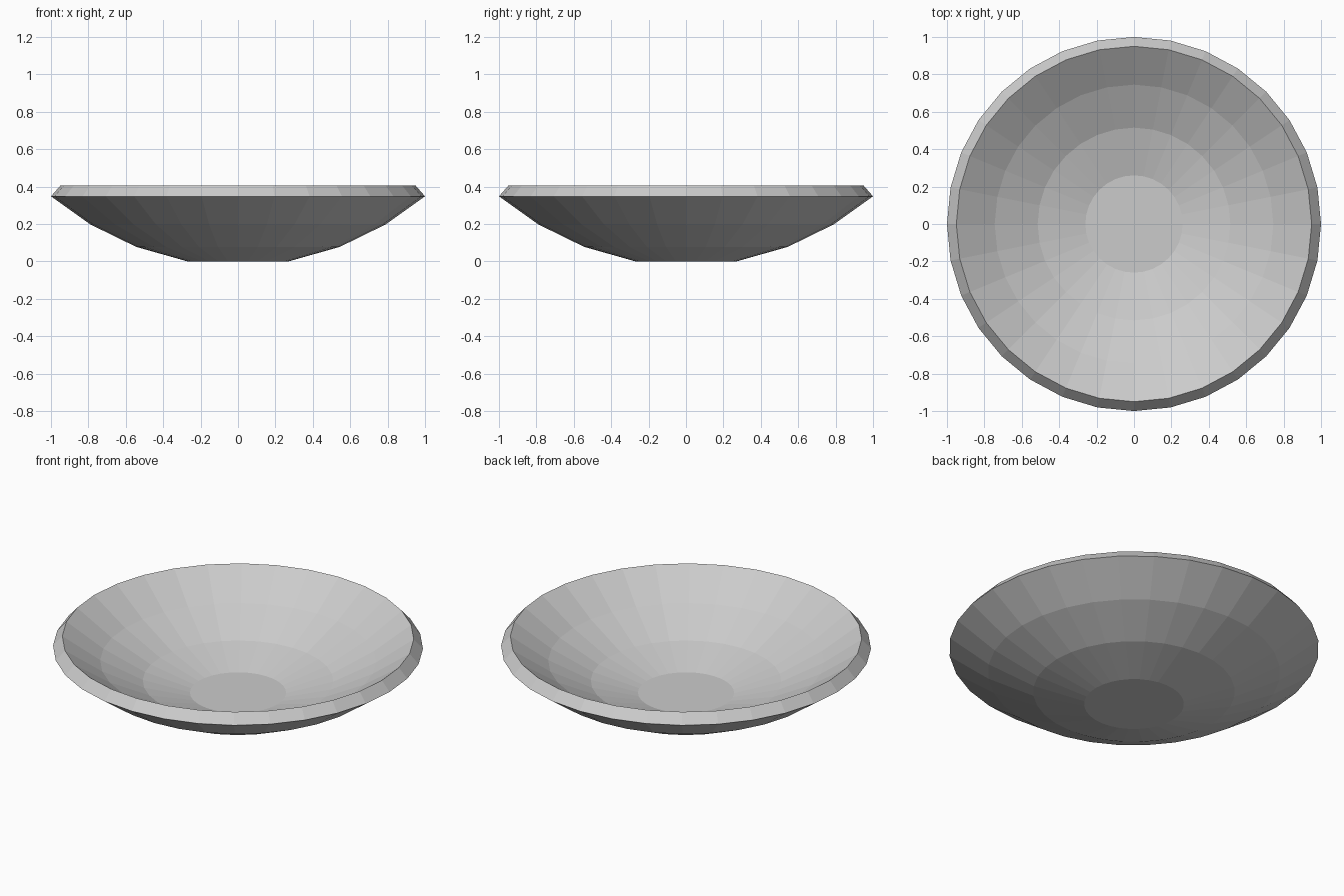
import bpy
import bmesh
from math import cos, sin, tau

cube = bpy.data.objects.get("Cube")
if cube:
    bpy.data.objects.remove(cube, do_unlink=True)

SIDES = 32

# Plain grey finish
grey = bpy.data.materials.new("plain grey")
grey.use_nodes = True
color = (0.6, 0.6, 0.6, 1.0)
grey.diffuse_color = color
grey.node_tree.nodes["Principled BSDF"].inputs["Base Color"].default_value = color

# Shell profile (radius, height): under the base, up the outside, over the rim, down the inside
profile = [
    (0.27, 0.0), (0.545, 0.078), (0.79, 0.198), (1.0, 0.348),
    (0.95, 0.405), (0.745, 0.264), (0.515, 0.148), (0.26, 0.077),
]

# Faceted dish turned around the z axis
bm = bmesh.new()
rings = [
    [bm.verts.new((r * cos(tau * i / SIDES), r * sin(tau * i / SIDES), z)) for i in range(SIDES)]
    for r, z in profile
]
for low, high in zip(rings, rings[1:]):
    for i in range(SIDES):
        j = (i + 1) % SIDES
        bm.faces.new((low[i], low[j], high[j], high[i]))

# Flat foot and flat inner floor
bm.faces.new(rings[0][::-1])
bm.faces.new(rings[-1])
bmesh.ops.recalc_face_normals(bm, faces=bm.faces)

mesh = bpy.data.meshes.new("bowl")
bm.to_mesh(mesh)
bm.free()
mesh.materials.append(grey)
bpy.context.collection.objects.link(bpy.data.objects.new("bowl", mesh))
